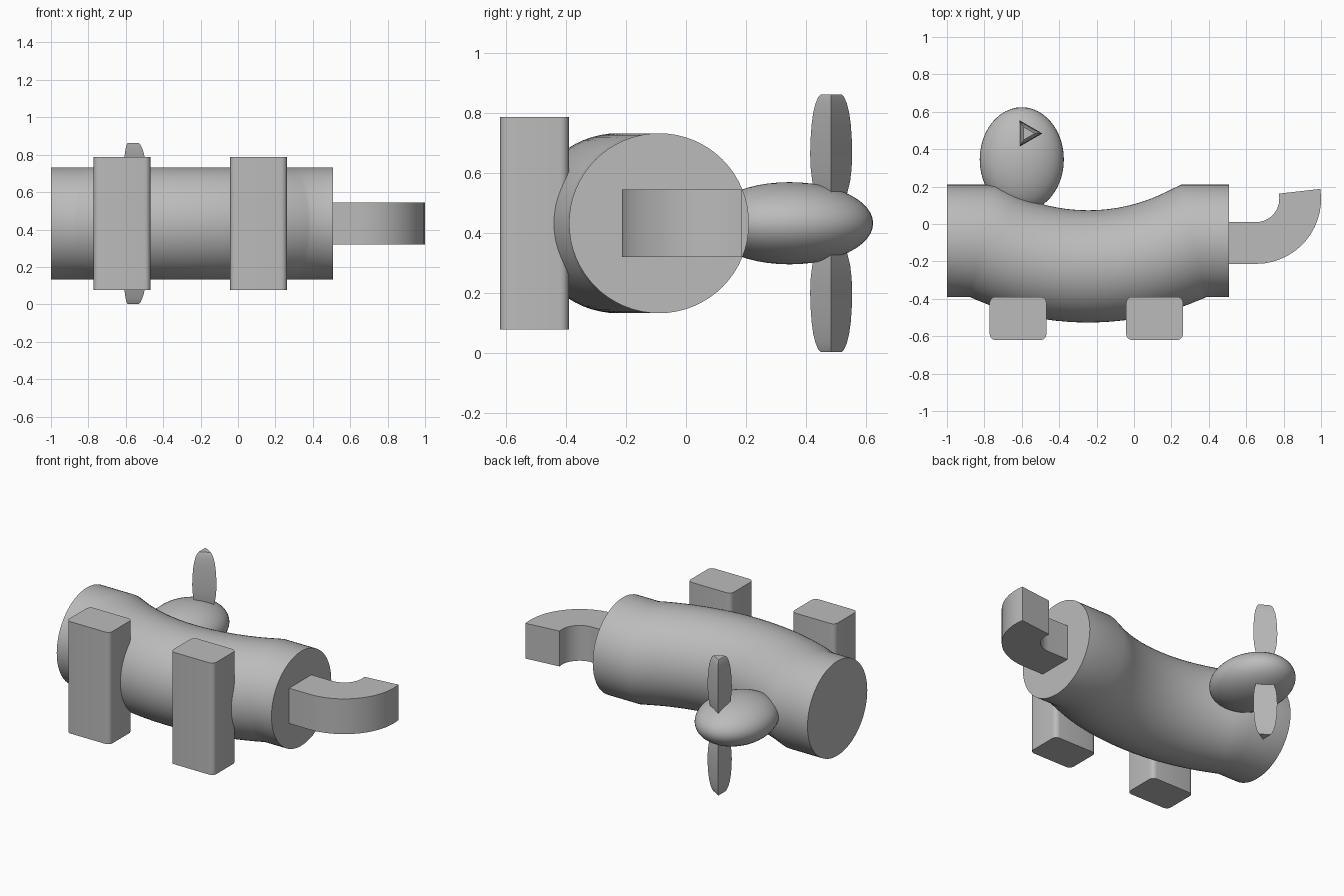
import bpy, bmesh, math
from math import sin, cos, tan, pi, radians
from mathutils import Vector

if "Cube" in bpy.data.objects:
    bpy.data.objects.remove(bpy.data.objects["Cube"], do_unlink=True)

grey = bpy.data.materials.new("plain grey")
grey.use_nodes = True
grey.diffuse_color = (0.5, 0.5, 0.5, 1)
grey.node_tree.nodes["Principled BSDF"].inputs["Base Color"].default_value = (0.5, 0.5, 0.5, 1)

MID = 0.432  # height of the symmetry plane


def finish(name, bm, angle=30):
    bmesh.ops.recalc_face_normals(bm, faces=bm.faces)
    mesh = bpy.data.meshes.new(name)
    bm.to_mesh(mesh)
    bm.free()
    mesh.materials.append(grey)
    obj = bpy.data.objects.new(name, mesh)
    bpy.context.collection.objects.link(obj)
    bpy.ops.object.select_all(action="DESELECT")
    obj.select_set(True)
    bpy.context.view_layer.objects.active = obj
    bpy.ops.object.shade_smooth_by_angle(angle=radians(angle))
    return obj


def loft(name, rings, angle=30):
    """Skin a list of closed rings and cap both ends."""
    bm = bmesh.new()
    loops = [[bm.verts.new(p) for p in ring] for ring in rings]
    n = len(loops[0])
    for a, b in zip(loops, loops[1:]):
        for i in range(n):
            bm.faces.new((a[i], a[(i + 1) % n], b[(i + 1) % n], b[i]))
    bm.faces.new(loops[0])
    bm.faces.new(loops[-1])
    return finish(name, bm, angle)


def sweep(name, path, section, angle=30):
    """Sweep a (side, up) section along a flat path with mitred joints."""
    pts = [Vector(p) for p in path]
    rings = []
    for i, p in enumerate(pts):
        d0 = (p - pts[max(i - 1, 0)]).normalized() if i else (pts[1] - p).normalized()
        d1 = (pts[i + 1] - p).normalized() if i < len(pts) - 1 else d0
        t = (d0 + d1).normalized()
        side = Vector((-t.y, t.x)) / t.dot(d0)
        rings.append([(p.x + side.x * u, p.y + side.y * u, MID + v) for u, v in section])
    return loft(name, rings, angle)


# Body: straight ends joined by a sagging arc
cx, half, sag, end_y = -0.245, 0.565, 0.137, -0.09
R = (half ** 2 + sag ** 2) / (2 * sag)
spread = math.asin(half / R)
arc = [(cx + R * sin(a), end_y - sag + R * (1 - cos(a)))
       for a in (spread * (k / 8 - 1) for k in range(17))]
circle = [(0.3 * cos(2 * pi * i / 64), 0.3 * sin(2 * pi * i / 64)) for i in range(64)]
sweep("body", [(-1, end_y)] + arc + [(0.508, end_y)], circle, 40)

# Tail: square bar curling round a quarter turn
tc, inner, outer = Vector((0.653, 0.134)), 0.124, 0.347
mid_r, w = (inner + outer) / 2, (outer - inner) / 2
curl = [(tc.x + mid_r * cos(a), tc.y + mid_r * sin(a))
        for a in (radians(-90 + 100 * k / 14) for k in range(15))]
sweep("tail", [(0.48, tc.y - mid_r)] + curl,
      [(-w, -0.112), (w, -0.112), (w, 0.112), (-w, 0.112)])

# Legs: blocks with rounded upright edges
for name, x in (("front_leg", -0.62), ("rear_leg", 0.11)):
    bm = bmesh.new()
    bmesh.ops.create_cube(bm, size=1)
    for v in bm.verts:
        v.co = (x + v.co.x * 0.303, -0.505 + v.co.y * 0.23, MID + v.co.z * 0.71)
    upright = [e for e in bm.edges if abs(e.verts[0].co.z - e.verts[1].co.z) > 0.1]
    bmesh.ops.bevel(bm, geom=upright, offset=0.03, segments=5, profile=0.5, affect="EDGES")
    finish(name, bm)

# Head: flattened egg
bm = bmesh.new()
bmesh.ops.create_uvsphere(bm, u_segments=48, v_segments=24, radius=1)
for v in bm.verts:
    v.co = (-0.6 + v.co.x * 0.225, 0.345 + v.co.y * 0.279, MID + v.co.z * 0.137)
finish("head", bm, 60)

# Ears: three-sided tapering blades, mirrored about the symmetry plane
blade = [(0.06, 0.58), (0.1, 0.76), (0.14, 0.9), (0.18, 0.97), (0.23, 1.0), (0.28, 0.98),
         (0.33, 0.93), (0.37, 0.85), (0.4, 0.74), (0.42, 0.62), (0.43, 0.5)]
for name, sign in (("left_ear", 1), ("right_ear", -1)):
    rings = [[(-0.571 + 0.081 * s * cos(a), 0.484 + 0.081 * s * sin(a), MID + sign * h)
              for a in (0, 2 * pi / 3, 4 * pi / 3)] for h, s in blade]
    loft(name, rings, 35)
